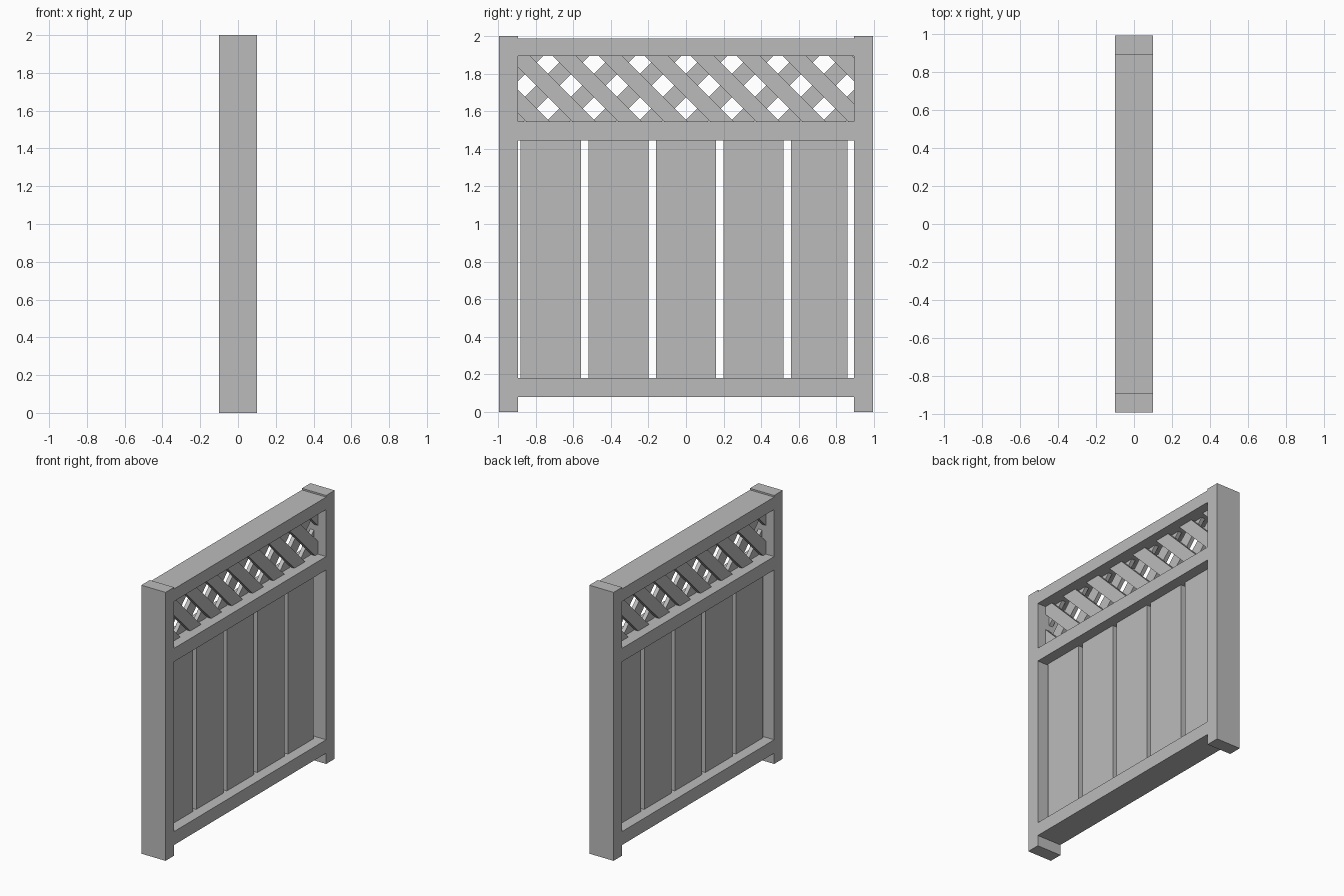
import bpy
import bmesh
from math import radians
from mathutils import Matrix, Vector

cube = bpy.data.objects.get("Cube")
if cube:
    bpy.data.objects.remove(cube, do_unlink=True)

grey = bpy.data.materials.new("plain_grey")
grey.use_nodes = True
grey.diffuse_color = (0.5, 0.5, 0.5, 1)
grey.node_tree.nodes["Principled BSDF"].inputs["Base Color"].default_value = (0.5, 0.5, 0.5, 1)


def finish(name, bm):
    mesh = bpy.data.meshes.new(name)
    bm.to_mesh(mesh)
    bm.free()
    mesh.materials.append(grey)
    obj = bpy.data.objects.new(name, mesh)
    bpy.context.collection.objects.link(obj)
    return obj


def box(name, half_x, y0, y1, z0, z1):
    bm = bmesh.new()
    bmesh.ops.create_cube(bm, size=1)
    bmesh.ops.scale(bm, vec=(2 * half_x, y1 - y0, z1 - z0), verts=bm.verts)
    bmesh.ops.translate(bm, vec=(0, (y0 + y1) / 2, (z0 + z1) / 2), verts=bm.verts)
    return finish(name, bm)


def slat(name, x, y, angle):
    """Diagonal lattice slat, trimmed where it enters the frame."""
    bm = bmesh.new()
    bmesh.ops.create_cube(bm, size=1)
    bmesh.ops.scale(bm, vec=(SLAT_THICK, 1.0, SLAT_WIDTH), verts=bm.verts)
    bmesh.ops.rotate(bm, matrix=Matrix.Rotation(radians(angle), 3, 'X'), verts=bm.verts)
    bmesh.ops.translate(bm, vec=(x, y, LATTICE_Z), verts=bm.verts)
    trims = [((0, 0.9, 0), (0, 1, 0)), ((0, -0.9, 0), (0, -1, 0)),
             ((0, 0, 1.93), (0, 0, 1)), ((0, 0, 1.51), (0, 0, -1))]
    for point, normal in trims:
        geom = bm.verts[:] + bm.edges[:] + bm.faces[:]
        cut = bmesh.ops.bisect_plane(bm, geom=geom, plane_co=Vector(point),
                                     plane_no=Vector(normal), clear_outer=True)
        edges = [e for e in cut["geom_cut"] if isinstance(e, bmesh.types.BMEdge)]
        if edges:
            bmesh.ops.holes_fill(bm, edges=edges, sides=0)
    bmesh.ops.recalc_face_normals(bm, faces=bm.faces)
    if bm.faces:
        finish(name, bm)
    else:
        bm.free()


# Frame: posts and rails
HALF_DEPTH = 0.1
box("front_post", HALF_DEPTH, -0.995, -0.895, 0, 2)
box("back_post", HALF_DEPTH, 0.895, 0.995, 0, 2)
for name, low, high in (("bottom_rail", 0.08, 0.18), ("middle_rail", 1.445, 1.545),
                        ("top_rail", 1.895, 1.988)):
    box(name, HALF_DEPTH, -0.895, 0.895, low, high)

# Vertical boards, the last one slightly narrower
for i in range(5):
    start = -0.88 + 0.36 * i
    width = 0.3 if i == 4 else 0.32
    box(f"board_{i + 1}", 0.02, start, start + width, 0.16, 1.46)

# Lattice: two crossing layers of slats
SLAT_THICK, SLAT_WIDTH = 0.03, 0.09
LATTICE_Z, PITCH, OFFSET = 1.72, 0.245, 0.2625
for k in range(-6, 5):
    y = OFFSET + PITCH * k
    if abs(y) < 1.15:
        slat(f"falling_slat_{k + 7}", 0.016, y, -45)
    if abs(y) < 1.15:
        slat(f"rising_slat_{k + 7}", -0.016, -y, 45)
